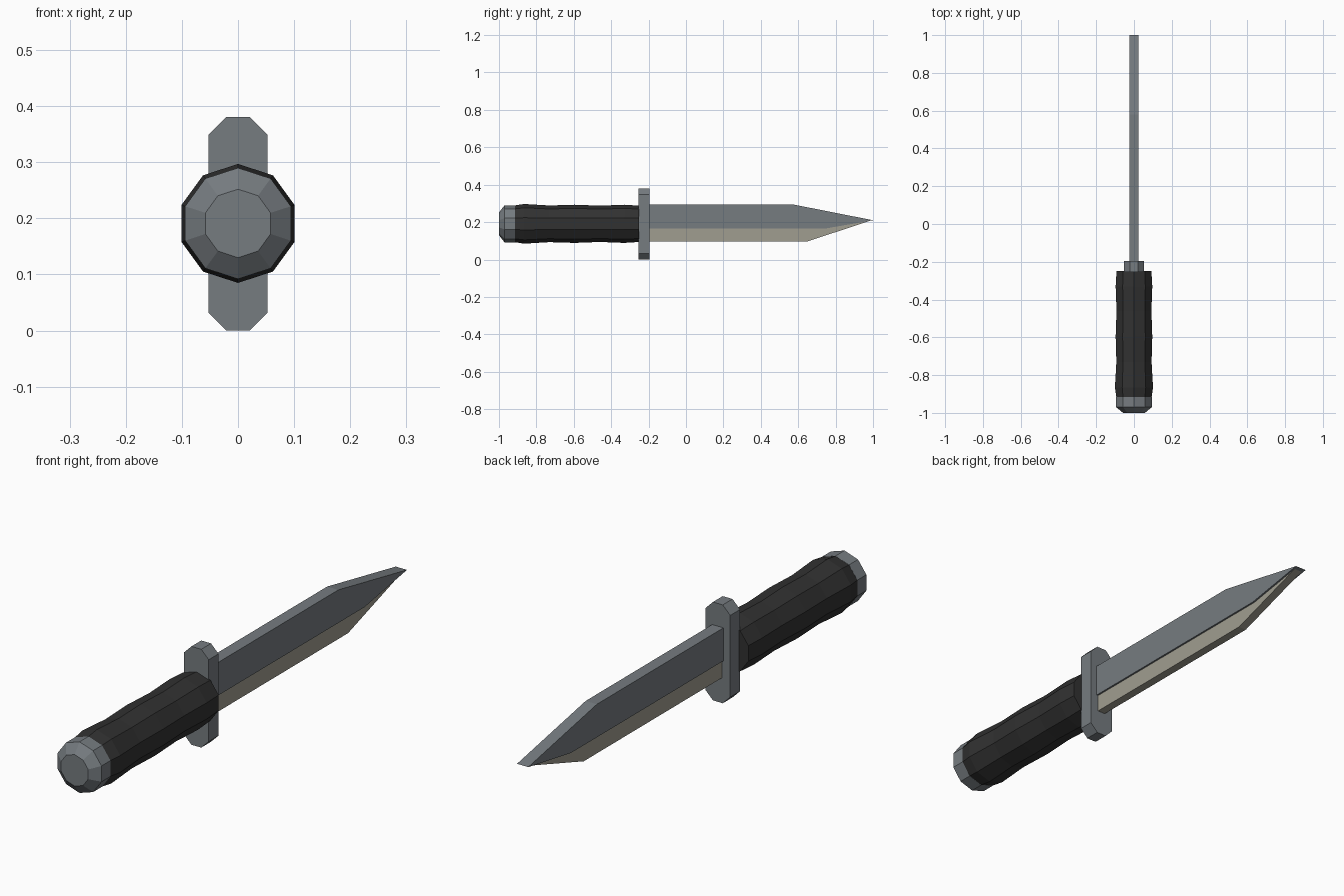
import bpy, bmesh, math
from mathutils import Vector

if "Cube" in bpy.data.objects:
    bpy.data.objects.remove(bpy.data.objects["Cube"], do_unlink=True)

AXIS_Z = 0.191


def material(name, rgb):
    m = bpy.data.materials.new(name)
    m.use_nodes = True
    m.diffuse_color = (*rgb, 1)
    m.node_tree.nodes["Principled BSDF"].inputs["Base Color"].default_value = (*rgb, 1)
    return m


steel = material("steel grey", (0.18, 0.2, 0.216))
edge_metal = material("pale edge metal", (0.352, 0.337, 0.28))
grip_black = material("grip black", (0.031, 0.031, 0.031))


def finish(name, bm, mat):
    bmesh.ops.recalc_face_normals(bm, faces=bm.faces)
    mesh = bpy.data.meshes.new(name)
    bm.to_mesh(mesh)
    bm.free()
    mesh.materials.append(mat)
    obj = bpy.data.objects.new(name, mesh)
    bpy.context.collection.objects.link(obj)
    return obj


def lathe(name, profile, mat, sides=10):
    """Faceted solid around the y axis from (y, radius) pairs."""
    bm = bmesh.new()
    rings = []
    for y, r in profile:
        angles = [math.pi / 2 + math.tau * i / sides for i in range(sides)]
        rings.append([bm.verts.new((r * math.cos(a), y, AXIS_Z + r * math.sin(a)))
                      for a in angles])
    for a, b in zip(rings, rings[1:]):
        for i in range(sides):
            j = (i + 1) % sides
            bm.faces.new((a[i], a[j], b[j], b[i]))
    bm.faces.new(rings[0])
    bm.faces.new(rings[-1])
    return finish(name, bm, mat)


def extrude(name, points, direction, mat):
    """Flat outline pushed along a direction into a prism."""
    bm = bmesh.new()
    face = bm.faces.new([bm.verts.new(p) for p in points])
    out = bmesh.ops.extrude_face_region(bm, geom=[face])["geom"]
    verts = [g for g in out if isinstance(g, bmesh.types.BMVert)]
    bmesh.ops.translate(bm, verts=verts, vec=Vector(direction))
    return finish(name, bm, mat)


def blade_slab(name, outline, half_width, mat):
    return extrude(name, [(-half_width, y, z) for y, z in outline],
                   (2 * half_width, 0, 0), mat)


# Pommel and wavy grip
lathe("pommel", [(-1, 0.061), (-0.97, 0.099), (-0.915, 0.099)], steel)
lathe("grip", [(-0.925, 0.097), (-0.865, 0.106), (-0.73, 0.098), (-0.595, 0.102),
               (-0.46, 0.097), (-0.33, 0.102), (-0.25, 0.097)], grip_black)

# Upright guard with chamfered corners
half_w, half_h, cut = 0.053, 0.1905, 0.032
corner = [(half_w, half_h - cut), (half_w - cut, half_h)]
right_top = corner + [(-x, z) for x, z in reversed(corner)]
outline = right_top + [(-x, -z) for x, z in right_top]
extrude("guard", [(x, -0.255, half_h + z) for x, z in outline], (0, 0.06, 0), steel)

# Blade body and the slightly thinner cutting edge below it
tip = (1.0, 0.21)
blade_slab("blade", [(-0.2, 0.165), (0.74, 0.165), tip, (0.58, 0.293), (-0.2, 0.293)],
           0.024, steel)
blade_slab("cutting_edge", [(-0.2, 0.097), (0.65, 0.097), (0.992, 0.21),
                            (0.74, 0.166), (-0.2, 0.166)], 0.017, edge_metal)
